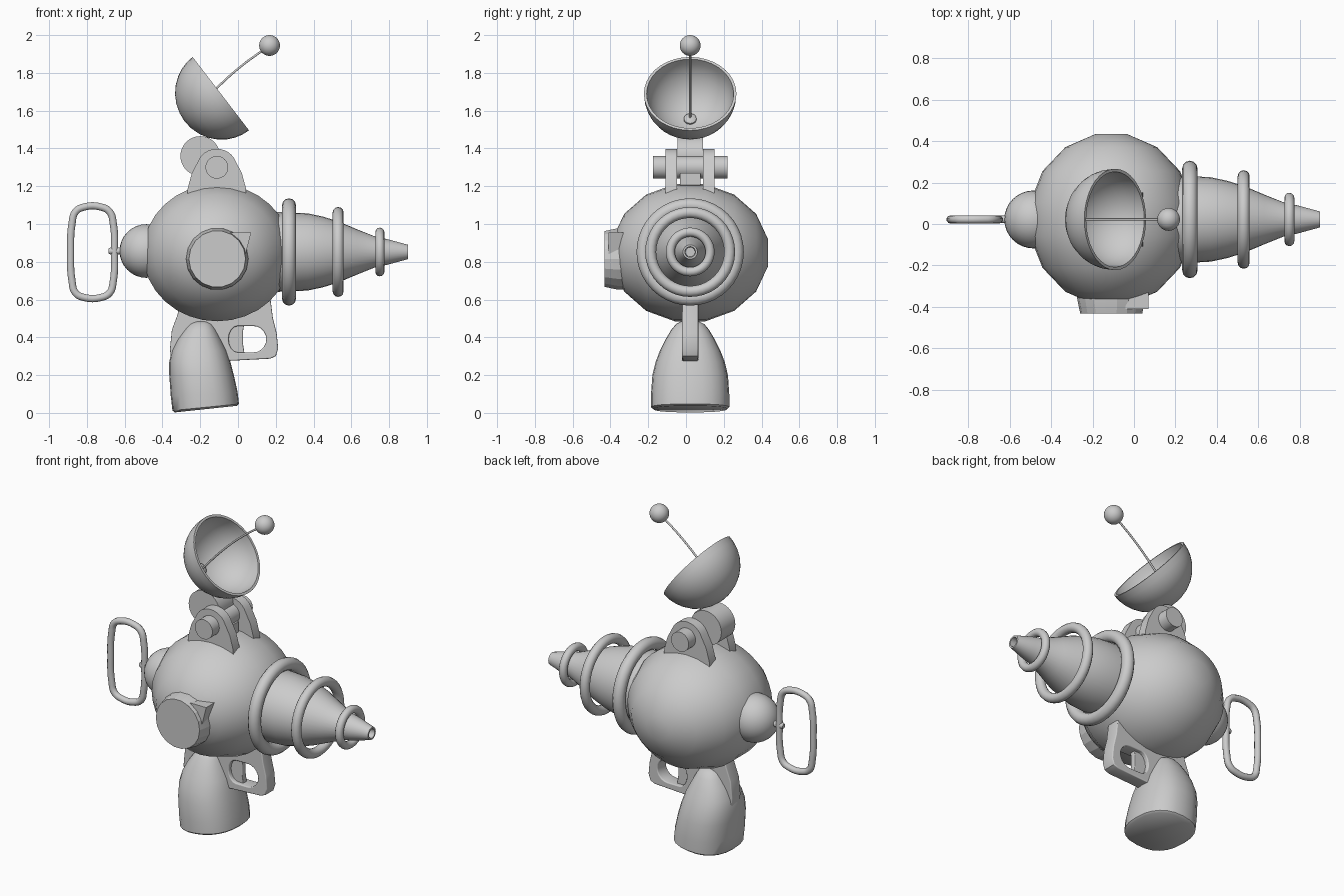
import bpy, bmesh
from math import sin, cos, pi, radians
from mathutils import Vector

if "Cube" in bpy.data.objects:
    bpy.data.objects.remove(bpy.data.objects["Cube"])

CY = 0.022   # symmetry plane of the toy
AZ = 0.852   # height of the barrel axis


def smooth(ob, angle=40):
    bpy.ops.object.select_all(action='DESELECT')
    ob.select_set(True)
    bpy.context.view_layer.objects.active = ob
    bpy.ops.object.shade_smooth_by_angle(angle=radians(angle))
    return ob


def loft(name, rings, angle=40, caps=True):
    """Skin a list of equally sized point rings."""
    bm = bmesh.new()
    vs = [[bm.verts.new(p) for p in r] for r in rings]
    n = len(vs[0])
    for a, b in zip(vs, vs[1:]):
        for i in range(n):
            j = (i + 1) % n
            bm.faces.new((a[i], a[j], b[j], b[i]))
    if caps:
        bm.faces.new(vs[0])
        bm.faces.new(vs[-1])
    bmesh.ops.recalc_face_normals(bm, faces=bm.faces)
    me = bpy.data.meshes.new(name)
    bm.to_mesh(me)
    bm.free()
    ob = bpy.data.objects.new(name, me)
    bpy.context.collection.objects.link(ob)
    return smooth(ob, angle)


def lathe(name, prof, loc, axis, segs=32, angle=40, caps=True):
    """Revolve (distance along axis, radius) points around an axis."""
    loc, q = Vector(loc), Vector(axis).to_track_quat('Z', 'Y')
    return loft(name, [[loc + q @ Vector((r * cos(2 * pi * i / segs), r * sin(2 * pi * i / segs), t))
                        for i in range(segs)] for t, r in prof], angle, caps)


def finish_curve(ob, angle):
    bpy.ops.object.select_all(action='DESELECT')
    ob.select_set(True)
    bpy.context.view_layer.objects.active = ob
    bpy.ops.object.convert(target='MESH')
    return smooth(bpy.context.object, angle)


def plate(name, loops, y0, y1, bevel=0.0, angle=35):
    """Flat plate from x-z outlines; later loops are holes."""
    cu = bpy.data.curves.new(name, 'CURVE')
    cu.dimensions, cu.fill_mode = '2D', 'BOTH'
    cu.extrude = (y1 - y0) / 2 - bevel
    cu.bevel_depth, cu.offset, cu.bevel_resolution = bevel, -bevel, 2
    for pts in loops:
        sp = cu.splines.new('POLY')
        sp.points.add(len(pts) - 1)
        for p, (x, z) in zip(sp.points, pts):
            p.co = (x, z, 0, 1)
        sp.use_cyclic_u = True
    ob = bpy.data.objects.new(name, cu)
    ob.location, ob.rotation_euler = (0, (y0 + y1) / 2, 0), (pi / 2, 0, 0)
    bpy.context.collection.objects.link(ob)
    return finish_curve(ob, angle)


def tube(name, pts, radius, cyclic=False):
    """Round wire through x-z points."""
    cu = bpy.data.curves.new(name, 'CURVE')
    cu.dimensions, cu.bevel_depth, cu.bevel_resolution = '3D', radius, 3
    cu.use_fill_caps, cu.resolution_u = True, 6
    sp = cu.splines.new('BEZIER')
    sp.bezier_points.add(len(pts) - 1)
    for p, (x, z) in zip(sp.bezier_points, pts):
        p.co = (x, CY, z)
        p.handle_left_type = p.handle_right_type = 'AUTO'
    sp.use_cyclic_u = cyclic
    ob = bpy.data.objects.new(name, cu)
    bpy.context.collection.objects.link(ob)
    return finish_curve(ob, 60)


def ball(name, loc, scale):
    bpy.ops.mesh.primitive_uv_sphere_add(segments=32, ring_count=16, location=loc)
    ob = bpy.context.object
    ob.name, ob.scale = name, scale
    return smooth(ob, 60)


def arc(cx, cz, rx, rz, a0, a1, n):
    return [(cx + rx * cos(radians(a0 + (a1 - a0) * i / n)),
             cz + rz * sin(radians(a0 + (a1 - a0) * i / n))) for i in range(n + 1)]


# Round body with coarse rings along y
steps = [radians(11.25 + 22.5 * k) for k in range(8)]
body = lathe("body", [(0.42 * cos(a), 0.4 * sin(a)) for a in steps], (0, 0, 0), (0, 1, 0), 32, 60)
body.location, body.scale = (-0.11, CY, 0.848), (1, 1, 0.925)

# Stepped nose cone with hollow tip
lathe("barrel", [(0.1, 0.215), (0.3, 0.208), (0.37, 0.204), (0.45, 0.187), (0.53, 0.162), (0.63, 0.12),
                 (0.73, 0.08), (0.79, 0.068), (0.9, 0.038), (0.9, 0.028), (0.83, 0.025)],
      (0, CY, AZ), (1, 0, 0))
for i, (x, outer, minor) in enumerate([(0.27, 0.284, 0.037), (0.53, 0.238, 0.029), (0.751, 0.129, 0.024)]):
    bpy.ops.mesh.primitive_torus_add(location=(x, CY, AZ), rotation=(0, pi / 2, 0), major_segments=40,
                                     minor_segments=12, major_radius=outer - minor, minor_radius=minor)
    bpy.context.object.name = f"barrel_ring_{i + 1}"
    smooth(bpy.context.object, 60)

# Rear knob, link and carrying loop
ball("rear_knob", (-0.485, CY, 0.857), (0.142, 0.14, 0.142))
lathe("loop_link", [(-0.685, 0.013), (-0.675, 0.018), (-0.6, 0.018)], (0, CY, 0.857), (1, 0, 0), 12)
tube("carry_loop", [(-0.886, 0.85), (-0.879, 1.0), (-0.86, 1.065), (-0.81, 1.091), (-0.73, 1.091), (-0.68, 1.065),
                    (-0.66, 1.0), (-0.654, 0.85), (-0.66, 0.7), (-0.68, 0.635), (-0.73, 0.61),
                    (-0.81, 0.61), (-0.86, 0.635), (-0.879, 0.7)], 0.02, True)

# Side dial with pointer
lathe("dial", [(0.25, 0.165), (0.36, 0.165), (0.432, 0.15)], (-0.11, 0, 0.815), (0, -1, 0), 18, 15)
plate("dial_pointer", [[(-0.04, 0.955), (0.07, 0.955), (0.04, 0.84), (-0.04, 0.84)]], -0.41, -0.3, 0, 15)

# Grip: domed loft with a sloping bottom
rings = []
for z, x0, x1, hy, tilt in [(0.02, -0.335, -0.005, 0.195, 0.035), (0.03, -0.347, 0.005, 0.207, 0.035),
                            (0.1, -0.356, -0.002, 0.207, 0.02), (0.2, -0.364, -0.022, 0.2, 0),
                            (0.27, -0.364, -0.04, 0.183, 0), (0.33, -0.35, -0.06, 0.16, 0),
                            (0.39, -0.32, -0.09, 0.13, 0), (0.44, -0.285, -0.115, 0.1, 0),
                            (0.47, -0.26, -0.135, 0.075, 0), (0.485, -0.23, -0.16, 0.045, 0)]:
    ring = []
    for i in range(24):
        c, s = cos(2 * pi * i / 24), sin(2 * pi * i / 24)
        c, s = [abs(v) ** 0.85 * (1 if v > 0 else -1) for v in (c, s)]
        ring.append((((x0 + x1) + (x1 - x0) * c) / 2, CY + hy * s, z + tilt / 2 * c))
    rings.append(ring)
loft("grip", rings, 45)

# Frame under the body with trigger guard, and trigger
plate("trigger_guard", [
    [(-0.3, 0.62), (-0.32, 0.52), (-0.35, 0.44), (-0.36, 0.34), (-0.35, 0.2), (-0.15, 0.2), (-0.06, 0.275),
     (0.17, 0.287), (0.2, 0.3), (0.213, 0.34), (0.205, 0.42), (0.185, 0.5), (0.17, 0.62)],
    arc(0.08, 0.39, 0.07, 0.07, -90, 90, 10) + arc(0.0, 0.39, 0.05, 0.07, 90, 270, 8)],
    CY - 0.043, CY + 0.043, 0.006)
plate("trigger", [[(-0.07, 0.48), (0.035, 0.48), (0.026, 0.43), (0.026, 0.37), (0.035, 0.31), (-0.07, 0.31)]],
      CY - 0.018, CY + 0.018, 0.004)

# Hinge: two arched lugs, pin, knuckle
lug = [(0.045, 1.1), (0.042, 1.19), (0.02, 1.27)] + arc(-0.112, 1.3, 0.105, 0.098, 20, 160, 12) \
    + [(-0.244, 1.27), (-0.266, 1.19), (-0.269, 1.1)]
for side, s in (("front", -1), ("back", 1)):
    a, b = sorted((CY + s * 0.069, CY + s * 0.13))
    plate(f"hinge_lug_{side}", [lug], a, b)
lathe("hinge_pin", [(-0.197, 0.06), (0.197, 0.06)], (-0.112, CY, 1.3), (0, 1, 0))
lathe("hinge_knuckle", [(-0.068, 0.105), (0.068, 0.105)], (-0.2, CY, 1.36), (0, 1, 0))
plate("hinge_base", [[(-0.17, 1.15), (-0.05, 1.15), (-0.05, 1.27), (-0.17, 1.27)]], CY - 0.055, CY + 0.055)

# Dish: thin hemispherical bowl facing up and forward
n = Vector((0.793, 0, 0.609))
rim = Vector((-0.091, CY, 1.69))
outer = [(-0.241 * cos(radians(a)), 0.245 * sin(radians(a))) for a in (2, 12, 24, 36, 48, 60, 70, 80, 90)]
inner = [(t * 0.94, r * 0.94) for t, r in reversed(outer)]
lathe("dish", outer + inner, rim, n, 36)
lathe("antenna_socket", [(-0.235, 0.035), (-0.215, 0.033), (-0.205, 0.015)], rim, n, 16)

# Antenna wire and ball
tube("antenna_wire", [(-0.27, 1.55), (-0.122, 1.71), (0.01, 1.83), (0.16, 1.94)], 0.006)
ball("antenna_ball", (0.167, CY, 1.945), (0.055, 0.055, 0.055))
